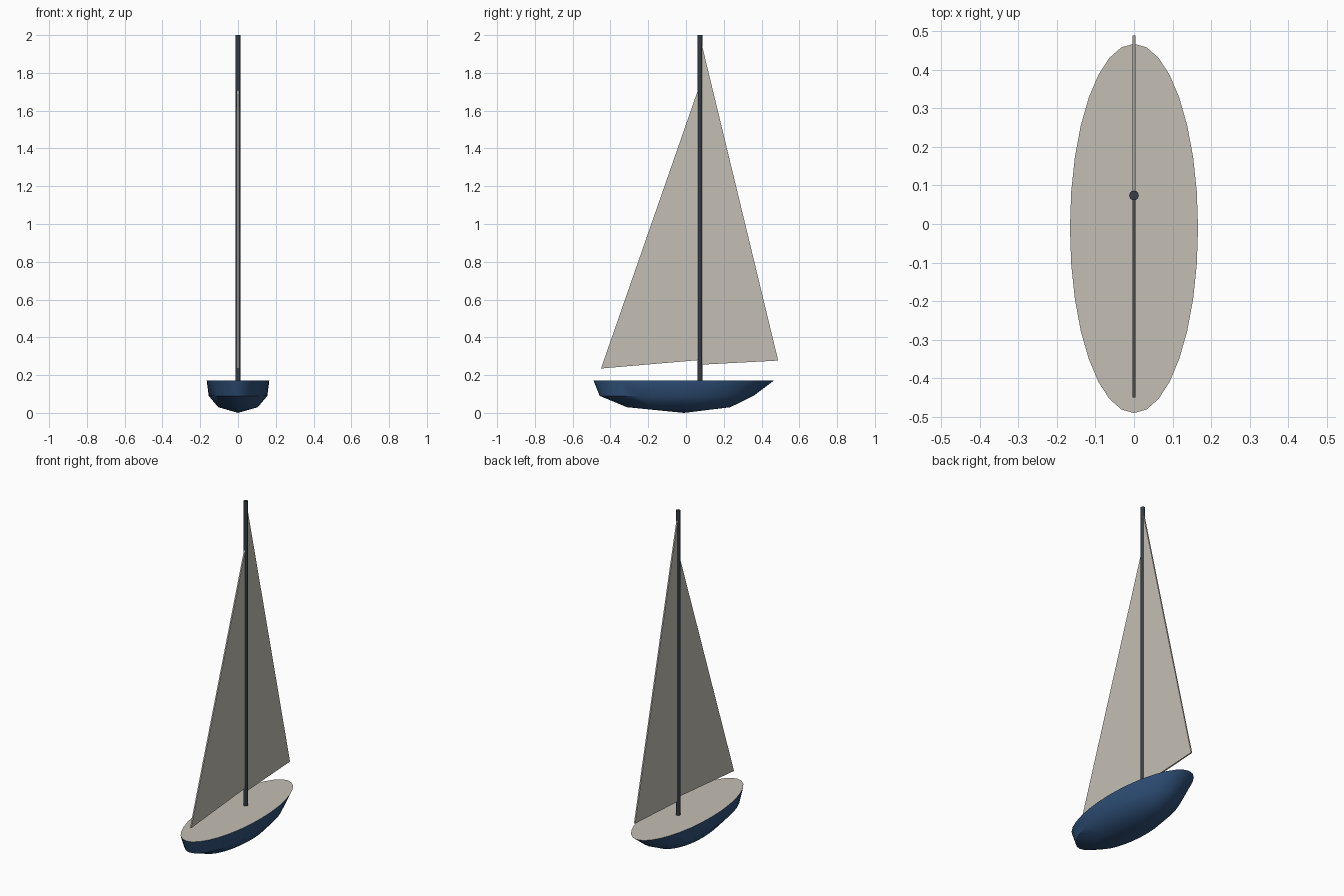
import bpy, bmesh, math

cube = bpy.data.objects.get("Cube")
if cube:
    bpy.data.objects.remove(cube, do_unlink=True)


def material(name, rgb):
    m = bpy.data.materials.new(name)
    m.use_nodes = True
    colour = (*rgb, 1)
    m.diffuse_color = colour
    m.node_tree.nodes["Principled BSDF"].inputs["Base Color"].default_value = colour
    return m


def add_object(name, bm, *mats):
    bmesh.ops.recalc_face_normals(bm, faces=bm.faces)
    mesh = bpy.data.meshes.new(name)
    bm.to_mesh(mesh)
    bm.free()
    for m in mats:
        mesh.materials.append(m)
    ob = bpy.data.objects.new(name, mesh)
    bpy.context.collection.objects.link(ob)
    return ob


def smooth(ob, degrees):
    bpy.ops.object.select_all(action="DESELECT")
    ob.select_set(True)
    bpy.context.view_layer.objects.active = ob
    bpy.ops.object.shade_smooth_by_angle(angle=math.radians(degrees))


navy = material("navy hull", (0.03, 0.085, 0.2))
canvas = material("pale canvas", (0.55, 0.52, 0.46))
dark = material("dark mast", (0.035, 0.045, 0.055))

# Hull: stacked elliptical rings (height, half width, stern reach, bow reach)
SIDES, MID_Y = 32, -0.01
RINGS = [(0.172, 0.166, 0.48, 0.477),
         (0.09, 0.155, 0.447, 0.367),
         (0.03, 0.105, 0.302, 0.244)]
bm = bmesh.new()
loops = []
for z, half, stern, bow in RINGS:
    loop = []
    for i in range(SIDES):
        a = math.tau * i / SIDES
        reach = bow if math.sin(a) > 0 else stern
        loop.append(bm.verts.new((half * math.cos(a), MID_Y + reach * math.sin(a), z)))
    loops.append(loop)
keel = bm.verts.new((0, MID_Y, 0))
for i in range(SIDES):
    j = (i + 1) % SIDES
    for upper, lower in zip(loops, loops[1:]):
        bm.faces.new((upper[i], upper[j], lower[j], lower[i]))
    bm.faces.new((loops[-1][i], loops[-1][j], keel))
deck = bm.faces.new(loops[0])
deck.material_index = 1
smooth(add_object("hull", bm, navy, canvas), 35)

# Mast: a thin pole standing on the deck
MAST_Y, MAST_R = 0.074, 0.0125
bm = bmesh.new()
bmesh.ops.create_cone(bm, cap_ends=True, segments=12, radius1=MAST_R,
                      radius2=MAST_R, depth=1.84)
bmesh.ops.translate(bm, verts=bm.verts, vec=(0, MAST_Y, 1.08))
smooth(add_object("mast", bm, dark), 35)


# Sails: thin triangular slabs
def sail(name, corners, thick=0.008):
    bm = bmesh.new()
    face = bm.faces.new([bm.verts.new((-thick / 2, y, z)) for y, z in corners])
    ext = bmesh.ops.extrude_face_region(bm, geom=[face])
    bmesh.ops.translate(bm, vec=(thick, 0, 0),
                        verts=[v for v in ext["geom"] if isinstance(v, bmesh.types.BMVert)])
    add_object(name, bm, canvas)


sail("tall_sail", [(MAST_Y, 1.99), (0.488, 0.277), (MAST_Y, 0.255)])
sail("short_sail", [(MAST_Y, 1.74), (-0.45, 0.235), (MAST_Y, 0.28)])
